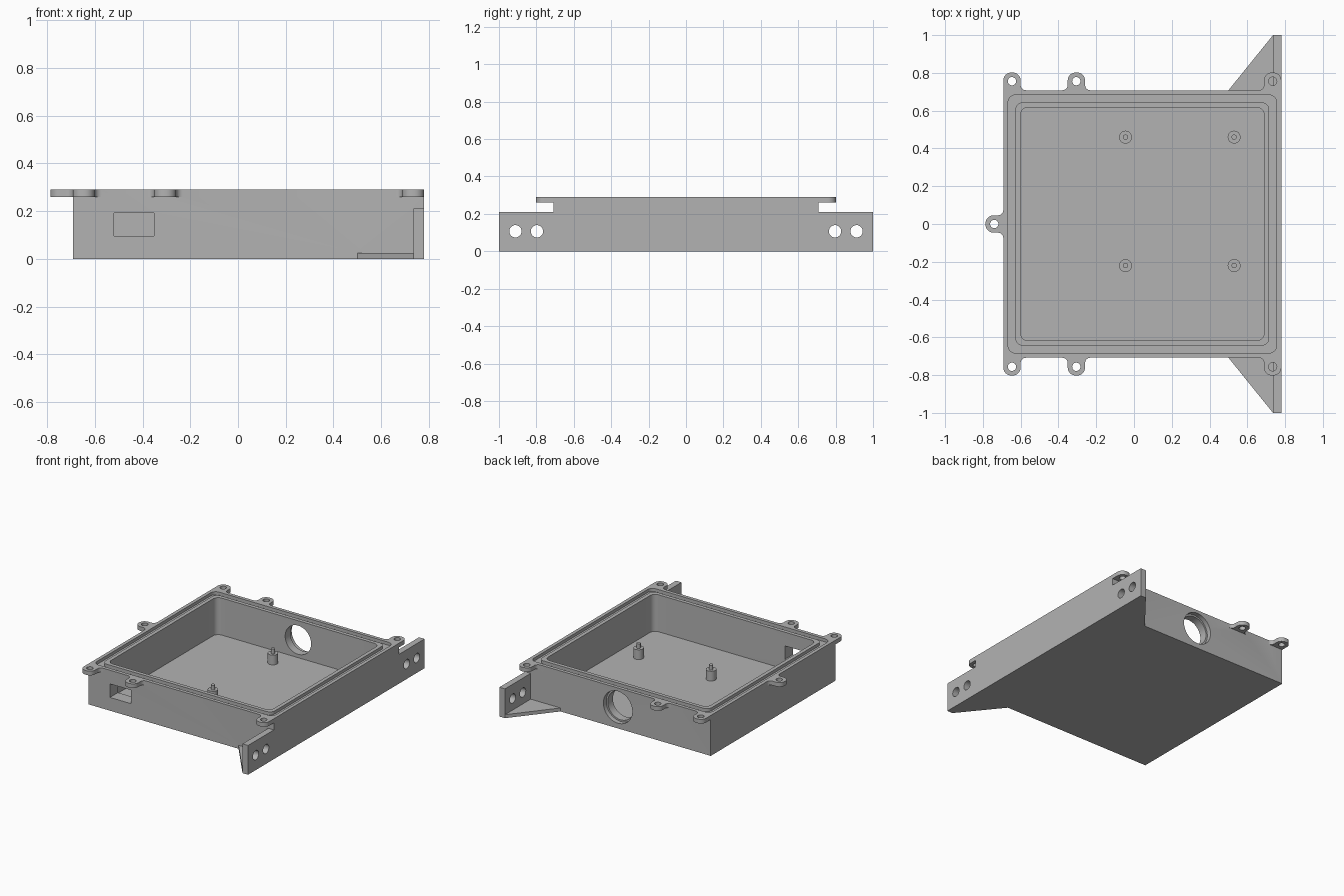
import bpy, bmesh, math
from mathutils import Matrix

if "Cube" in bpy.data.objects:
    bpy.data.objects.remove(bpy.data.objects["Cube"])

grey = bpy.data.materials.new("plain grey")
grey.diffuse_color = (0.45, 0.45, 0.45, 1)
grey.use_nodes = True
grey.node_tree.nodes["Principled BSDF"].inputs["Base Color"].default_value = grey.diffuse_color

X0, X1, Y, TOP = -0.692, 0.78, 0.708, 0.29      # outer box limits
FLOOR, TAB_Z, WING_X, WING_Z = 0.025, 0.26, 0.736, 0.21


def prism(name, pts, z0, z1, matrix=None):
    """Extrude a flat outline from z0 to z1, then place it."""
    bm = bmesh.new()
    face = bm.faces.new([bm.verts.new((x, y, z0)) for x, y in pts])
    ext = bmesh.ops.extrude_face_region(bm, geom=[face])["geom"]
    for v in ext:
        if isinstance(v, bmesh.types.BMVert):
            v.co.z = z1
    if matrix:
        bm.transform(matrix)
    bmesh.ops.recalc_face_normals(bm, faces=bm.faces)
    mesh = bpy.data.meshes.new(name)
    bm.to_mesh(mesh)
    bm.free()
    mesh.materials.append(grey)
    ob = bpy.data.objects.new(name, mesh)
    bpy.context.collection.objects.link(ob)
    return ob


def arc(cx, cy, r, a0, a1, n=8):
    return [(cx + r * math.cos(math.radians(a0 + (a1 - a0) * i / n)),
             cy + r * math.sin(math.radians(a0 + (a1 - a0) * i / n))) for i in range(n + 1)]


def circle(x, y, r, n=32):
    return arc(x, y, r, 0, 360, n)[:-1]


def rect(x0, x1, y0, y1):
    return [(x0, y0), (x1, y0), (x1, y1), (x0, y1)]


def inset_outline(d, r=0.04):
    """Rounded outline of the box moved inwards by d."""
    x0, x1, y = X0 + d + r, X1 - d - r, Y - d - r
    return (arc(x1, y, r, 0, 90) + arc(x0, y, r, 90, 180)
            + arc(x0, -y, r, 180, 270) + arc(x1, -y, r, 270, 360))


def combine(target, other, op):
    mod = target.modifiers.new(op, 'BOOLEAN')
    mod.operation, mod.object, mod.solver = op, other, 'EXACT'
    bpy.context.view_layer.objects.active = target
    bpy.ops.object.modifier_apply(modifier=mod.name)
    bpy.data.objects.remove(other)


def tab_outline(left, right, w=0.046, f=0.028, c=0.042, out=0.094):
    """Screw tab pointing to +y, with optional fillets to the wall."""
    pts = arc(w + f, f, f, 270, 180) if right else [(w, 0)]
    pts += arc(w - c, out - c, c, 0, 90) + arc(c - w, out - c, c, 90, 180)
    pts += arc(-w - f, f, f, 0, -90) if left else [(-w, 0)]
    return [(pts[0][0], -0.012)] + pts + [(pts[-1][0], -0.012)]


# Box
box = prism("enclosure", rect(X0, X1, -Y, Y), 0, TOP)

# Mounting wings and their floor gussets
for s in (-1, 1):
    combine(box, prism("wing", rect(WING_X, X1, s * 0.69, s), 0, WING_Z), 'UNION')
    gusset = [(0.5, s * Y), (0.5, s * 0.69), (0.76, s * 0.69), (0.76, s), (WING_X, s)]
    combine(box, prism("gusset", gusset, 0, FLOOR), 'UNION')

# Lid screw tabs: three on each long side, one on the left
tabs = []
for s in (-1, 1):
    for x, left, right in ((X0 + 0.046, False, True), (-0.305, True, True), (X1 - 0.046, True, False)):
        tabs.append((Matrix.Translation((x, s * Y, 0)) @ Matrix.Diagonal((1, s, 1, 1)), left, right))
tabs.append((Matrix.Translation((X0, 0, 0)) @ Matrix.Rotation(math.pi / 2, 4, 'Z'), True, True))
for m, left, right in tabs:
    combine(box, prism("tab", tab_outline(left, right), TAB_Z, TOP, m), 'UNION')
for m, left, right in tabs:
    combine(box, prism("tab_hole", circle(0, 0.048, 0.022, 24), 0.235, 0.35, m), 'DIFFERENCE')

# Cavity and gasket groove
combine(box, prism("cavity", inset_outline(0.091), FLOOR, 0.4), 'DIFFERENCE')
ring = prism("groove", inset_outline(0.025), 0.268, 0.4)
combine(ring, prism("groove_core", inset_outline(0.064), 0.2, 0.5), 'DIFFERENCE')
combine(box, ring, 'DIFFERENCE')

# Wing bolt holes, drilled along x
along_x = Matrix(((0, 0, 1, 0), (1, 0, 0, 0), (0, 1, 0, 0), (0, 0, 0, 1)))
for y in (-0.912, -0.797, 0.797, 0.912):
    combine(box, prism("bolt_hole", circle(y, 0.107, 0.033), 0.6, 0.9, along_x), 'DIFFERENCE')

# Stepped cable port in the back wall, slot in the front wall
along_y = Matrix(((1, 0, 0, 0), (0, 0, 1, 0), (0, 1, 0, 0), (0, 0, 0, 1)))
for r, y0 in ((0.103, 0.5), (0.115, 0.675)):
    combine(box, prism("port", circle(0.045, 0.152, r, 48), y0, 0.8, along_y), 'DIFFERENCE')
combine(box, prism("slot", rect(-0.52, -0.352, 0.095, 0.192), -0.8, -0.5, along_y), 'DIFFERENCE')

# Circuit board standoffs with locating pins
for x in (-0.045, 0.53):
    for y in (-0.22, 0.46):
        post = prism("standoff", circle(x, y, 0.034), FLOOR - 0.005, 0.095)
        combine(post, prism("pin", circle(x, y, 0.014, 20), 0.08, 0.128), 'UNION')

# Smooth the curved faces, keep edges sharp
for ob in bpy.context.scene.objects:
    ob.select_set(True)
bpy.context.view_layer.objects.active = box
bpy.ops.object.shade_smooth_by_angle(angle=math.radians(30))
